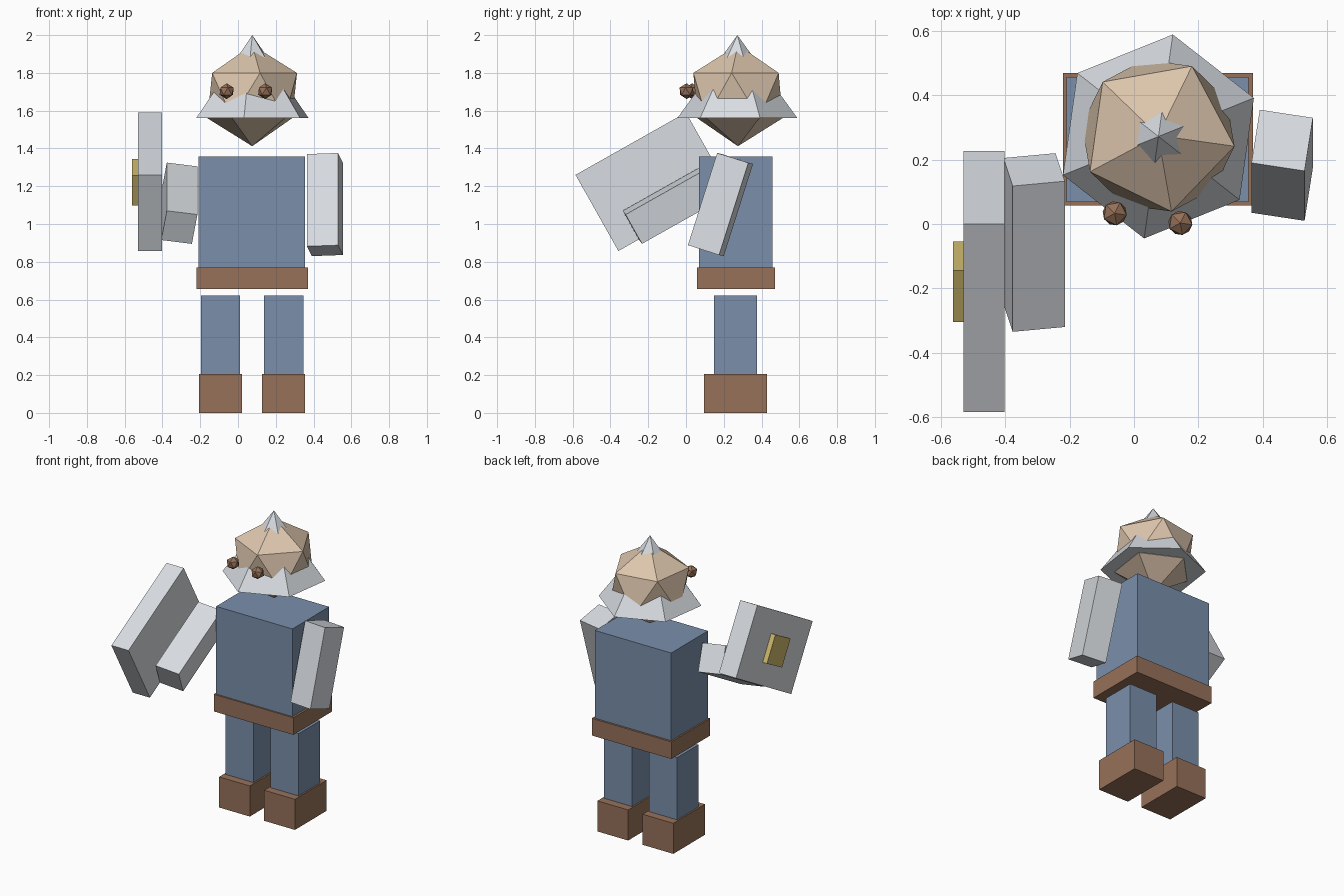
import bpy
import bmesh
from math import radians
from mathutils import Matrix, Vector

cube = bpy.data.objects.get("Cube")
if cube:
    bpy.data.objects.remove(cube, do_unlink=True)


def material(name, rgb):
    """Flat material from 0-255 display values, stored as linear."""
    lin = [((c / 255 + 0.055) / 1.055) ** 2.4 for c in rgb] + [1]
    mat = bpy.data.materials.new(name)
    mat.use_nodes = True
    mat.diffuse_color = lin
    mat.node_tree.nodes["Principled BSDF"].inputs["Base Color"].default_value = lin
    return mat


BLUE = material("blue cloth", (122, 143, 171))
BROWN = material("brown leather", (150, 113, 89))
STEEL = material("pale steel", (216, 220, 225))
SKIN = material("skin", (221, 198, 173))
GOLD = material("gold", (205, 184, 108))


def finish(bm, name, mat):
    bmesh.ops.recalc_face_normals(bm, faces=bm.faces)
    mesh = bpy.data.meshes.new(name)
    bm.to_mesh(mesh)
    bm.free()
    mesh.materials.append(mat)
    obj = bpy.data.objects.new(name, mesh)
    bpy.context.collection.objects.link(obj)
    return obj


def block(name, mat, corner, a, b, c):
    """Box spanned by three edge vectors from one corner."""
    a, b, c = Vector(a), Vector(b), Vector(c)
    frame = Matrix((a, b, c)).transposed().to_4x4()
    frame.translation = Vector(corner) + (a + b + c) / 2
    bm = bmesh.new()
    bmesh.ops.create_cube(bm, size=1, matrix=frame)
    return finish(bm, name, mat)


def upright(name, mat, x, y, z):
    """Axis-aligned box from its ranges."""
    return block(name, mat, (x[0], y[0], z[0]), (x[1] - x[0], 0, 0),
                 (0, y[1] - y[0], 0), (0, 0, z[1] - z[0]))


TURN = Matrix.Rotation(radians(-8), 4, "Z")  # the head looks slightly aside


def ball(name, mat, centre, radius):
    bm = bmesh.new()
    bmesh.ops.create_icosphere(bm, subdivisions=1, radius=radius,
                               matrix=Matrix.Translation(centre) @ TURN)
    return finish(bm, name, mat)


# Body and belt
upright("torso", BLUE, (-0.21, 0.356), (0.068, 0.457), (0.77, 1.358))
upright("belt", BROWN, (-0.22, 0.37), (0.058, 0.47), (0.655, 0.77))

# Legs and boots
for side, x in (("right", -0.093), ("left", 0.242)):
    upright(side + "_leg", BLUE, (x - 0.104, x + 0.104), (0.148, 0.376), (0.205, 0.622))
    upright(side + "_boot", BROWN, (x - 0.114, x + 0.114), (0.095, 0.43), (0, 0.205))

# Arms
block("left_arm", STEEL, (0.365, 0.19, 1.37),
      (0.165, -0.025, 0.006), (0.026, 0.165, -0.052), (0, -0.155, -0.488))
block("right_arm", STEEL, (-0.377, 0.118, 1.325),
      (0.162, 0.015, -0.02), (-0.029, 0.087, -0.155), (0, -0.453, -0.255))

# Shield with its boss
block("shield", STEEL, (-0.53, 0, 1.59),
      (0.127, 0, 0), (0, -0.585, -0.33), (0, 0.227, -0.403))
block("shield_boss", GOLD, (-0.562, -0.145, 1.345),
      (0.032, 0, 0), (0, -0.16, -0.087), (0, 0.09, -0.16))

# Head, eyes and the pointed helmet that pokes through it
ball("head", SKIN, (0.075, 0.275, 1.68), 0.268)
ball("right_eye", BROWN, (-0.06, 0.033, 1.703), 0.042)
ball("left_eye", BROWN, (0.144, 0.003, 1.703), 0.042)

bm = bmesh.new()
bmesh.ops.create_cone(bm, cap_ends=True, segments=6, radius1=0.32, radius2=0, depth=0.438,
                      matrix=Matrix.Translation((0.076, 0.272, 1.781)) @ TURN)
bmesh.ops.remove_doubles(bm, verts=bm.verts, dist=0.0001)
finish(bm, "helmet", STEEL)
